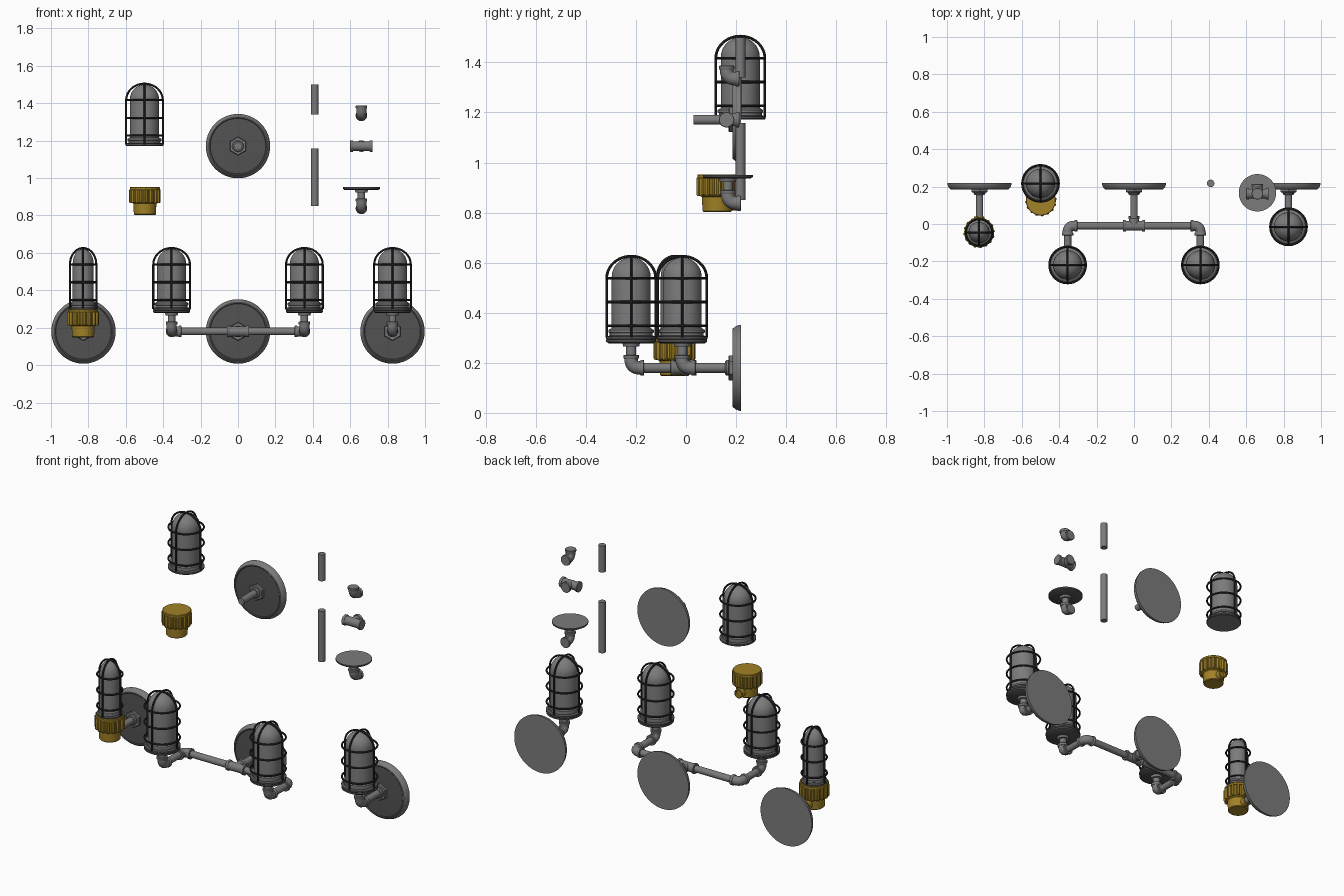
import bpy, bmesh, math
from mathutils import Vector

if "Cube" in bpy.data.objects:
    bpy.data.objects.remove(bpy.data.objects["Cube"])

def material(name, col):
    m = bpy.data.materials.new(name)
    m.diffuse_color = (*col, 1)
    m.use_nodes = True
    m.node_tree.nodes["Principled BSDF"].inputs["Base Color"].default_value = m.diffuse_color
    return m

GREY = material("grey metal", (0.20, 0.20, 0.20))
DARK = material("dark grey metal", (0.085, 0.085, 0.085))
BLACK = material("black wire", (0.025, 0.025, 0.025))
BRASS = material("brass", (0.36, 0.225, 0.02))
X, Y, Z = Vector((1, 0, 0)), Vector((0, 1, 0)), Vector((0, 0, 1))

def finish(name, me, mats, loc):
    for m in mats:
        me.materials.append(m)
    me.shade_smooth()
    me.set_sharp_from_angle(angle=math.radians(35))
    ob = bpy.data.objects.new(name, me)
    ob.location = loc
    bpy.context.collection.objects.link(ob)
    return ob

def lathe(name, prof, loc, axis=Z, mats=(GREY,), segs=32, dark=(), ribs=()):
    """Revolve (radius, height) points; 'dark' rows use the second material,
    'ribs' rows are notched like a grip."""
    bm = bmesh.new()
    rings = []
    for i, (r, h) in enumerate(prof):
        ring = []
        for j in range(segs):
            a = 2 * math.pi * (j + 0.5) / segs
            q = r * (0.9 if i in ribs and j % 4 > 1 else 1)
            ring.append(bm.verts.new((q * math.cos(a), q * math.sin(a), h)))
        rings.append(ring)
    for i in range(len(rings) - 1):
        for j in range(segs):
            k = (j + 1) % segs
            f = bm.faces.new((rings[i][j], rings[i][k], rings[i + 1][k], rings[i + 1][j]))
            f.material_index = 1 if i in dark else 0
    bmesh.ops.remove_doubles(bm, verts=bm.verts, dist=1e-5)
    bmesh.ops.recalc_face_normals(bm, faces=bm.faces)
    bm.transform(axis.to_track_quat('Z', 'Y').to_matrix().to_4x4())
    me = bpy.data.meshes.new(name)
    bm.to_mesh(me)
    bm.free()
    return finish(name, me, mats, loc)

def tube(name, paths, r, loc, mat, cyclic=(), res=3):
    """Round wire along one or more point paths."""
    cu = bpy.data.curves.new(name, 'CURVE')
    cu.dimensions = '3D'
    cu.bevel_depth, cu.bevel_resolution, cu.use_fill_caps = r, res, True
    for i, pts in enumerate(paths):
        sp = cu.splines.new('POLY')
        sp.points.add(len(pts) - 1)
        for p, c in zip(sp.points, pts):
            p.co = (*c, 1)
        sp.use_cyclic_u = i in cyclic
    tmp = bpy.data.objects.new(name + "_path", cu)
    me = bpy.data.meshes.new_from_object(tmp)
    bpy.data.objects.remove(tmp)
    me.materials.clear()
    return finish(name, me, (mat,), loc)

def pipe(name, a, b, r=0.02):
    a, b = Vector(a), Vector(b)
    n = (b - a).length
    return lathe(name, [(0, 0), (r, 0), (r, n), (0, n)], a, (b - a).normalized(), segs=24)

def collar(name, loc, axis):
    lathe(name, [(0, -0.016), (0.029, -0.016), (0.031, -0.013), (0.031, -0.002),
                 (0.029, 0), (0, 0)], loc, axis, segs=24)

def elbow(name, c, a, b):
    c = Vector(c)
    n = 10
    pts = [a * 0.05] + [a * 0.036 * (1 - t / n) ** 2 + b * 0.036 * (t / n) ** 2
                        for t in range(n + 1)] + [b * 0.05]
    tube(name, [pts], 0.027, c, GREY, res=4)
    for tag, d in (("a", a), ("b", b)):
        collar(f"{name}_collar_{tag}", c + d * 0.052, d)

def tee(name, c):
    c = Vector(c)
    pipe(name + "_run", c - X * 0.058, c + X * 0.058, 0.026)
    pipe(name + "_branch", c, c + Y * 0.05, 0.026)
    for tag, d, n in (("left", -X, 0.06), ("right", X, 0.06), ("back", Y, 0.052)):
        collar(f"{name}_collar_{tag}", c + d * n, d)

def lamp(name, loc, s=1.0):
    # glass and stepped base
    dome = [(0.078 * math.cos(t * math.pi / 16), 0.25 + 0.078 * math.sin(t * math.pi / 16))
            for t in range(9)]
    prof = [(0, 0), (0.098, 0), (0.101, 0.003), (0.101, 0.012), (0.086, 0.016), (0.086, 0.026),
            (0.091, 0.028), (0.091, 0.038), (0.078, 0.046)] + dome
    prof = [(r * s, h) for r, h in prof]
    lathe(name + "_globe", prof, loc, mats=(GREY, DARK), segs=40, dark=(1, 2, 3))
    # wire guard: three rings and two crossed hoops
    R = 0.098 * s
    paths = [[(R * math.cos(a * math.pi / 18), R * math.sin(a * math.pi / 18), h)
              for a in range(36)] for h in (0.055, 0.15, 0.245)]
    arch = [(R, 0.008)] + [(R * math.cos(t * math.pi / 20), 0.245 + 0.088 * math.sin(t * math.pi / 20))
                           for t in range(21)] + [(-R, 0.008)]
    paths += [[(u, 0, h) for u, h in arch], [(0, u, h) for u, h in arch]]
    tube(name + "_guard", paths, 0.0055, loc, BLACK, cyclic=(0, 1, 2), res=2)

def wall_plate(name, loc):
    lathe(name, [(0, 0), (0.172, 0), (0.172, 0.006), (0.166, 0.022), (0.156, 0.034), (0.152, 0.035),
                 (0.148, 0.032), (0.06, 0.035), (0, 0.035)],
          loc, -Y, (GREY, DARK), 64, dark=(5, 6, 7))
    lathe(name + "_nut", [(0, 0.03), (0.05, 0.03), (0.05, 0.047), (0.046, 0.051), (0, 0.051)],
          loc, -Y, segs=6)
    lathe(name + "_neck", [(0.031, 0.04), (0.031, 0.058), (0.026, 0.064), (0, 0.064)], loc, -Y)

def lamp_seat(name, c, back):
    """Elbow, short neck and round plate; c is the elbow corner."""
    c = Vector(c)
    elbow(name + "_elbow", c, back, Z)
    pipe(name + "_neck", c + Z * 0.04, c + Z * 0.1)
    lathe(name + "_boss", [(0, 0.085), (0.032, 0.085), (0.036, 0.1), (0, 0.1)], c, segs=24)
    lathe(name + "_plate", [(0, 0.098), (0.09, 0.098), (0.1, 0.104), (0.1, 0.113), (0, 0.113)],
          c, mats=(GREY, DARK), segs=40, dark=(0, 1, 2))

def socket(name, loc):
    loc = Vector(loc)
    lathe(name + "_body", [(0, 0), (0.055, 0), (0.059, 0.004), (0.062, 0.06), (0.074, 0.066),
                           (0.074, 0.148), (0, 0.148)], loc, mats=(BRASS,), segs=40)
    lathe(name + "_grip", [(0.06, 0.064), (0.080, 0.064), (0.084, 0.069), (0.084, 0.134),
                           (0.078, 0.139), (0.06, 0.139)],
          loc, mats=(BRASS,), segs=64, ribs=(1, 2, 3, 4))
    lathe(name + "_rim", [(0, 0.136), (0.08, 0.136), (0.08, 0.147), (0.077, 0.15), (0, 0.15)],
          loc, mats=(BRASS,), segs=40)
    lathe(name + "_spout", [(0, 0), (0.027, 0), (0.027, 0.085), (0.02, 0.085), (0.02, 0.07), (0, 0.07)],
          loc + Z * 0.032, Y, mats=(BRASS,), segs=24)

H = 0.18      # height of the pipe runs
WALL = 0.22   # back of the wall plates
BASE = H + 0.113

# left light: narrow lamp in a brass socket
wall_plate("left_wall_plate", (-0.826, WALL, H))
pipe("left_pipe", (-0.826, 0, H), (-0.826, 0.17, H))
socket("left_socket", (-0.828, -0.045, 0.148))
lamp("left_lamp", (-0.828, -0.045, BASE), 0.72)

# middle light: two lamps on a branching pipe
wall_plate("middle_wall_plate", (0, WALL, H))
tee("middle_tee", (0, -0.01, H))
pipe("middle_wall_pipe", (0, 0, H), (0, 0.17, H))
pipe("middle_cross_pipe", (-0.32, -0.01, H), (0.32, -0.01, H))
for side, sx in (("left", -1), ("right", 1)):
    x = 0.355 * sx
    elbow(f"middle_{side}_corner", (x, -0.01, H), X * -sx, -Y)
    pipe(f"middle_{side}_arm", (x, -0.05, H), (x, -0.18, H))
    lamp_seat(f"middle_{side}_seat", (x, -0.219, H), Y)
    lamp(f"middle_{side}_lamp", (x, -0.219, BASE))

# right light: single lamp
wall_plate("right_wall_plate", (0.826, WALL, H))
pipe("right_pipe", (0.826, 0.02, H), (0.826, 0.17, H))
lamp_seat("right_seat", (0.826, -0.015, H), Y)
lamp("right_lamp", (0.826, -0.015, BASE))

# loose spare parts above
lamp("spare_lamp", (-0.5, 0.217, 1.172))
socket("spare_socket", (-0.498, 0.125, 0.803))
wall_plate("spare_wall_plate", (0, WALL, 1.171))
pipe("spare_wall_pipe", (0, 0.17, 1.171), (0, 0.03, 1.171))
pipe("spare_short_pipe", (0.41, 0.217, 1.34), (0.41, 0.217, 1.5))
pipe("spare_long_pipe", (0.41, 0.217, 0.85), (0.41, 0.217, 1.157))
elbow("spare_elbow", (0.66, 0.162, 1.335), Y, Z)
tee("spare_tee", (0.66, 0.162, 1.171))
lamp_seat("spare_seat", (0.66, 0.167, 0.838), Y)
